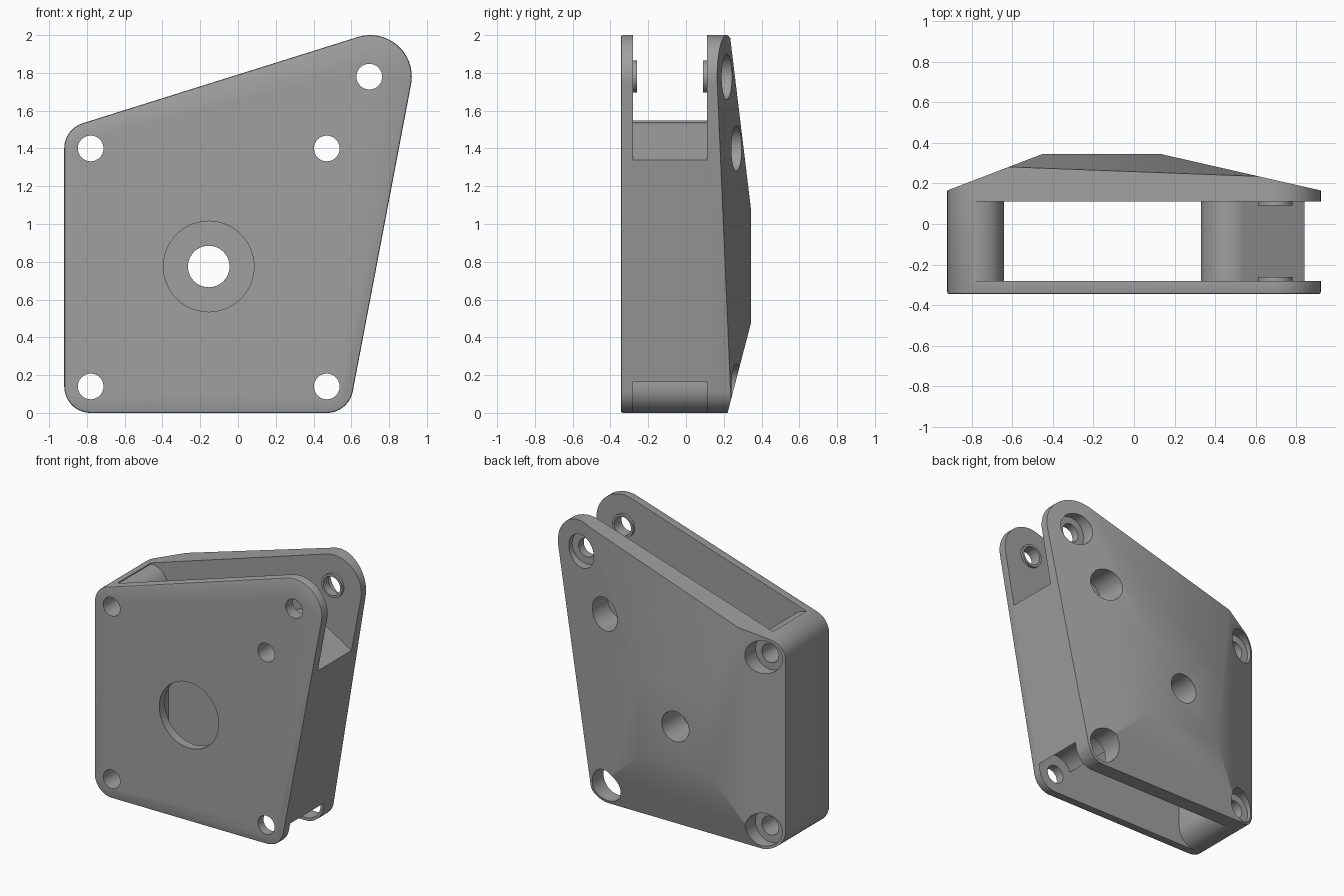
import bpy, bmesh, math
from mathutils import Vector, geometry

if "Cube" in bpy.data.objects:
    bpy.data.objects.remove(bpy.data.objects["Cube"])

grey = bpy.data.materials.new("plain_grey")
grey.diffuse_color = (0.35, 0.35, 0.35, 1)
grey.use_nodes = True
grey.node_tree.nodes["Principled BSDF"].inputs["Base Color"].default_value = grey.diffuse_color


def arc(cx, cz, r, a0, a1, n=16):
    """Points on an arc in the xz plane, angles in degrees."""
    return [(cx + r * math.cos(math.radians(a0 + (a1 - a0) * i / n)),
             cz + r * math.sin(math.radians(a0 + (a1 - a0) * i / n))) for i in range(n + 1)]


def prism(pts, y0, y1):
    """Closed bmesh: xz profile extruded along y."""
    bm = bmesh.new()
    face = bm.faces.new([bm.verts.new((x, y0, z)) for x, z in pts])
    ext = bmesh.ops.extrude_face_region(bm, geom=[face])
    moved = [v for v in ext["geom"] if isinstance(v, bmesh.types.BMVert)]
    bmesh.ops.translate(bm, verts=moved, vec=(0, y1 - y0, 0))
    bmesh.ops.recalc_face_normals(bm, faces=bm.faces)
    return bm


def finish(bm, name):
    mesh = bpy.data.meshes.new(name)
    bm.to_mesh(mesh)
    bm.free()
    mesh.materials.append(grey)
    ob = bpy.data.objects.new(name, mesh)
    bpy.context.collection.objects.link(ob)
    return ob


def combine(target, bm, operation):
    """Apply a boolean with a temporary tool shape."""
    tool = finish(bm, "tool")
    tool.hide_render = True
    mod = target.modifiers.new("cut", 'BOOLEAN')
    mod.object, mod.operation, mod.solver = tool, operation, 'EXACT'
    bpy.context.view_layer.objects.active = target
    bpy.ops.object.modifier_apply(modifier=mod.name)
    bpy.data.objects.remove(tool)


def disc(x, z, r, y0, y1):
    return prism(arc(x, z, r, 0, 360, 48)[:-1], y0, y1)


# Rounded outline wrapped around the four corner circles
corners = [(-.78, .14, .14), (.47, .14, .14), (.70, 1.78, .22), (-.78, 1.40, .14)]
cloud = [Vector(p) for c in corners for p in arc(*c, 0, 360, 64)[:-1]]
outline = [tuple(cloud[i]) for i in geometry.convex_hull_2d(cloud)]
bm = prism(outline, -.345, .345)

# Soft edge around the front face
rim = [e for e in bm.edges if all(v.co.y < -.34 for v in e.verts)]
bmesh.ops.bevel(bm, geom=rim, offset=.01, segments=2, affect='EDGES', profile=.5)

# Four sloping facets around the square flat on the back
for point, normal in [((-.45, .345, 0), (-.383, 1, 0)), ((.13, .345, 0), (.228, 1, 0)),
                      ((0, .345, 1.07), (0, 1, .121)), ((0, .345, .48), (0, 1, -.26))]:
    cut = bmesh.ops.bisect_plane(bm, geom=bm.verts[:] + bm.edges[:] + bm.faces[:], dist=1e-5,
                                 plane_co=point, plane_no=normal, clear_outer=True)
    edges = [g for g in cut["geom_cut"] if isinstance(g, bmesh.types.BMEdge)]
    bmesh.ops.holes_fill(bm, edges=edges, sides=0)
bmesh.ops.recalc_face_normals(bm, faces=bm.faces)
housing = finish(bm, "housing")

# Cavity between the plates, leaving the left and right walls
cavity = (arc(-.78, .14, .14, -90, 0) + arc(-.78, 1.40, .14, 0, 90)
          + [(-.78, 2.3), (1.2, 2.3), (1.2, 1.34), (.84, 1.34)]
          + arc(.47, 1.40, .14, 59, 180)
          + arc(.47, .14, .15, 154, -4)
          + [(1.2, .13), (1.2, -.2), (-.78, -.2)])
combine(housing, prism(cavity, -.28, .11), 'DIFFERENCE')

# Raised washers inside the top ears
for y0, y1 in [(-.30, -.26), (.09, .13)]:
    combine(housing, disc(.695, 1.78, .085, y0, y1), 'UNION')

# Through holes, then screw-head recesses from the back: x, z, recess floor
for x, z, floor in [(-.78, .14, .14), (.47, .14, .06), (.695, 1.78, .15),
                    (-.78, 1.40, .14), (.47, 1.40, .06)]:
    combine(housing, disc(x, z, .068, -.5, .5), 'DIFFERENCE')
    combine(housing, disc(x, z, .12, floor, .5), 'DIFFERENCE')

# Large front opening and smaller rear shaft hole
combine(housing, disc(-.155, .775, .24, -.5, -.2), 'DIFFERENCE')
combine(housing, disc(-.155, .775, .11, 0, .5), 'DIFFERENCE')

housing.select_set(True)
bpy.context.view_layer.objects.active = housing
bpy.ops.object.shade_smooth_by_angle(angle=math.radians(25))
